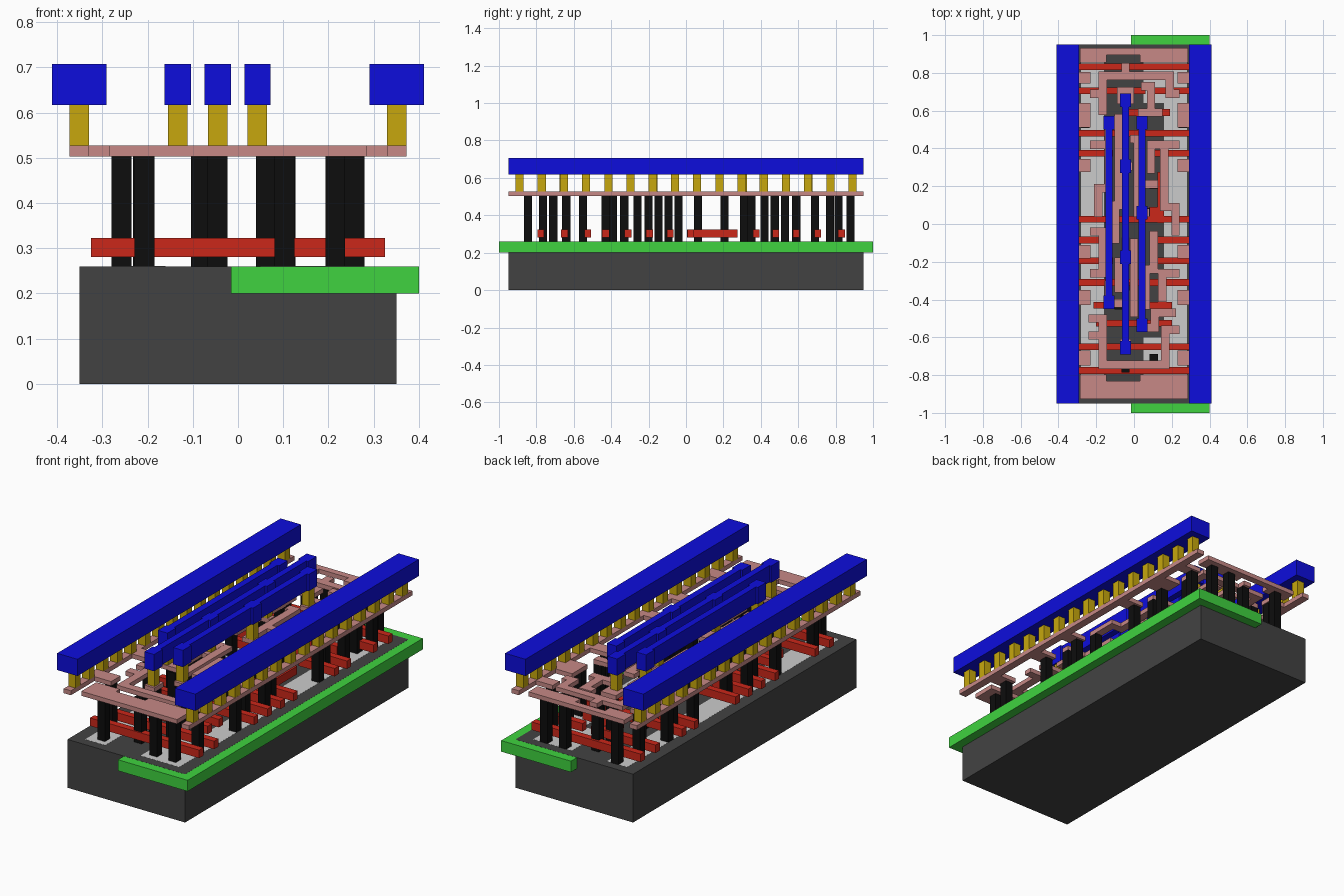
import bpy, bmesh

if "Cube" in bpy.data.objects:
    bpy.data.objects.remove(bpy.data.objects["Cube"])


def material(name, *rgb):
    m = bpy.data.materials.new(name)
    m.diffuse_color = (*rgb, 1)
    m.use_nodes = True
    m.node_tree.nodes["Principled BSDF"].inputs["Base Color"].default_value = m.diffuse_color
    return m


DARK = material("dark_grey", 0.055, 0.055, 0.055)
PALE = material("pale_grey", 0.6, 0.6, 0.6)
GREEN = material("green", 0.05, 0.65, 0.05)
RED = material("red", 0.6, 0.02, 0.01)
BLACK = material("black", 0.004, 0.004, 0.004)
PINK = material("pink", 0.57, 0.25, 0.24)
GOLD = material("gold", 0.57, 0.39, 0.004)
BLUE = material("blue", 0.004, 0.004, 0.72)

# Layers: bottom, top, material
BASE = (0, 0.26, DARK)
WELL = (0.2, 0.2595, GREEN)
ACTIVE = (0.25, 0.2605, PALE)
GATE = (0.28, 0.323, RED)
POST = (0.26, 0.503, BLACK)
TRACE = (0.503, 0.527, PINK)
VIA = (0.527, 0.617, GOLD)
BAR = (0.617, 0.707, BLUE)


def slab(name, rects, layer):
    """Union of (x0, y0, x1, y1) rectangles, extruded through a layer."""
    z0, z1, mat = layer
    rects = [[round(v, 4) for v in r] for r in rects]
    xs = sorted({v for r in rects for v in r[::2]})
    ys = sorted({v for r in rects for v in r[1::2]})
    bm = bmesh.new()
    verts = {}

    def vert(i, j):
        if (i, j) not in verts:
            verts[i, j] = bm.verts.new((xs[i], ys[j], z0))
        return verts[i, j]

    for i in range(len(xs) - 1):
        for j in range(len(ys) - 1):
            cx, cy = (xs[i] + xs[i + 1]) / 2, (ys[j] + ys[j + 1]) / 2
            if any(a < cx < c and b < cy < d for a, b, c, d in rects):
                bm.faces.new([vert(i, j), vert(i + 1, j), vert(i + 1, j + 1), vert(i, j + 1)])
    bmesh.ops.dissolve_limit(bm, angle_limit=0.01, verts=bm.verts[:], edges=bm.edges[:])
    top = bmesh.ops.extrude_face_region(bm, geom=bm.faces[:], use_keep_orig=True)["geom"]
    bmesh.ops.translate(bm, vec=(0, 0, z1 - z0),
                        verts=[g for g in top if isinstance(g, bmesh.types.BMVert)])
    bmesh.ops.recalc_face_normals(bm, faces=bm.faces[:])
    mesh = bpy.data.meshes.new(name)
    bm.to_mesh(mesh)
    bm.free()
    mesh.materials.append(mat)
    bpy.context.collection.objects.link(bpy.data.objects.new(name, mesh))


def box(x, y, w, h):
    return (x - w / 2, y - h / 2, x + w / 2, y + h / 2)


def mirrored(r):
    return (-r[2], r[1], -r[0], r[3])


def run(x, y, *stops, w=0.022):
    """Track from (x, y), going alternately to a new x and a new y."""
    out = []
    for k, s in enumerate(stops):
        nx, ny = (x, s) if k % 2 else (s, y)
        out.append((min(x, nx) - w, min(y, ny) - w, max(x, nx) + w, max(y, ny) + w))
        x, y = nx, ny
    return out


# Base block, well and thin active areas
slab("substrate", [box(0, 0, 0.7, 1.9)], BASE)
slab("well", [(-0.015, -1, 0.4, 1)], WELL)
slab("active_left", [box(-0.22, 0, 0.12, 1.8)], ACTIVE)
slab("active_right", [box(0.22, 0, 0.12, 1.8), box(0.15, 0.77, 0.2, 0.26),
                      box(0.15, -0.75, 0.2, 0.3)], ACTIVE)

# Red gate strips: full width, split in the middle, and short
for y in (0.832, 0.48, -0.31, -0.65, -0.776):
    slab("gate_full", [box(0, y, 0.65, 0.036)], GATE)
for y in (0.705, 0.375, -0.084, -0.195):
    half = (0.11, y - 0.018, 0.325, y + 0.018)
    slab("gate_right", [half], GATE)
    slab("gate_left", [mirrored(half)], GATE)
slab("gate_left_extension", [box(-0.03, 0.705, 0.18, 0.036)], GATE)
slab("gate_short_back", [box(0.08, 0.59, 0.22, 0.036)], GATE)
slab("gate_short_front", [box(0, -0.525, 0.4, 0.036)], GATE)
for x in (-0.14, 0.125):
    slab("gate_stub", [box(x, -0.43, 0.15, 0.036)], GATE)
slab("gate_bend", [box(0, 0.025, 0.65, 0.036), box(0.142, 0.14, 0.036, 0.27),
                   box(0.12, 0.06, 0.08, 0.06)], GATE)

# Black contact posts: outer pairs, then inner ones on the gates
for y in (0.77, 0.53, 0.31, -0.147, -0.39, -0.71):
    for x in (-0.258, 0.258):
        slab("outer_post", [box(x, y, 0.044, 0.044)], POST)
for y in (0.69, 0.42, -0.04, -0.26):
    for x in (-0.21, 0.22):
        slab("middle_post", [box(x, y, 0.044, 0.044)], POST)
for y in (0.88, -0.845):
    for x in (-0.207, 0.103, 0.215):
        slab("end_post", [box(x, y, 0.044, 0.044)], POST)
for x, ys in ((-0.045, (0.815, 0.69, -0.094, -0.33, -0.64, -0.765)),
              (-0.082, (0.475, 0.35, -0.2, -0.43)),
              (0.062, (0.064, -0.43, -0.55)),
              (0.105, (0.59, 0.206, -0.094, -0.2, -0.71))):
    for y in ys:
        slab("inner_post", [box(x, y, 0.044, 0.044)], POST)

# Pink notched end plates
for name, y, h, inner in (("back", 0.914, 0.037, 0.877), ("front", -0.878, 0.095, -0.82)):
    slab("end_plate_" + name, [box(0, y, 0.57, h), box(-0.215, inner, 0.14, 0.045),
                               box(0.158, inner, 0.255, 0.045)], TRACE)

# Pink side rails with tabs
rail = [box(0.3515, 0, 0.043, 1.9)]
for y, h in ((0.775, 0.06), (0.575, 0.13), (0.31, 0.07), (-0.147, 0.07), (-0.39, 0.08), (-0.71, 0.08)):
    rail.append(box(0.29, y, 0.12, h))
slab("side_rail_right", rail, TRACE)
slab("side_rail_left", [mirrored(r) for r in rail], TRACE)

# Pink winding tracks
slab("track_back_loop", run(-0.21, 0.69, -0.165, 0.785, 0.19, 0.69, 0.22)
     + run(-0.165, 0.69, -0.165, 0.6) + run(-0.045, 0.785, -0.045, 0.83), TRACE)
slab("track_back_pad", [box(-0.045, 0.68, 0.09, 0.09)], TRACE)
slab("track_back_hook", run(0.06, 0.73, 0.09, 0.59, 0.13) + run(0.09, 0.59, 0.042, 0.52), TRACE)
slab("track_left_upper", run(-0.21, 0.42, -0.135, 0.19, -0.19, 0.06)
     + run(-0.135, 0.42, -0.135, 0.55), TRACE)
slab("track_centre_long", run(-0.082, 0.56, -0.082, 0.1, -0.1, -0.08)
     + run(-0.082, 0.305, -0.03), TRACE)
slab("track_centre_short", run(0, 0.45, 0.02, 0.06, 0.06) + run(0.02, 0.21, 0.105), TRACE)
slab("track_right_upper", run(0.22, 0.42, 0.16, 0.09, 0.22, -0.04)
     + run(0.16, 0.42, 0.09, 0.29), TRACE)
slab("track_left_middle", run(-0.21, -0.04, -0.165, -0.26, -0.21), TRACE)
slab("track_left_lower", run(-0.135, -0.32, -0.135, -0.42, -0.082), TRACE)
slab("track_centre_middle", run(-0.045, -0.094, -0.045, -0.2, -0.082, -0.34), TRACE)
slab("track_centre_lower", run(0, -0.1, 0, -0.47), TRACE)
slab("track_right_middle", run(0.105, -0.06, 0.105, -0.24, 0.062, -0.43), TRACE)
slab("track_right_lower", run(0.22, -0.26, 0.15, -0.39), TRACE)
slab("track_front_inner", run(0.04, -0.55, 0.11, -0.47, 0.2), TRACE)
slab("track_front_loop", run(-0.22, -0.5, -0.165, -0.745, 0.165, -0.56, 0.22)
     + run(-0.22, -0.59, -0.165), TRACE)
slab("track_front_pad", [box(-0.045, -0.65, 0.06, 0.08)], TRACE)

# Blue side bars on gold posts
for side, x in (("left", -0.351), ("right", 0.351)):
    slab("top_bar_" + side, [box(x, 0, 0.121, 1.9)], BAR)
    for k in range(16):
        slab("side_via", [box(x, -0.89 + k * 0.1187, 0.043, 0.043)], VIA)

# Blue inner bars with wider pads over gold posts
for x, ys in ((-0.133, (0.535, -0.415)), (-0.045, (0.655, 0.305, -0.175, -0.655)),
              (0.043, (0.535, 0.06, -0.535))):
    pads = [box(x, y, 0.058, 0.072) for y in ys]
    slab("inner_bar", [(x - 0.018, ys[-1], x + 0.018, ys[0])] + pads, BAR)
    for y in ys:
        slab("inner_via", [box(x, y, 0.043, 0.043)], VIA)
